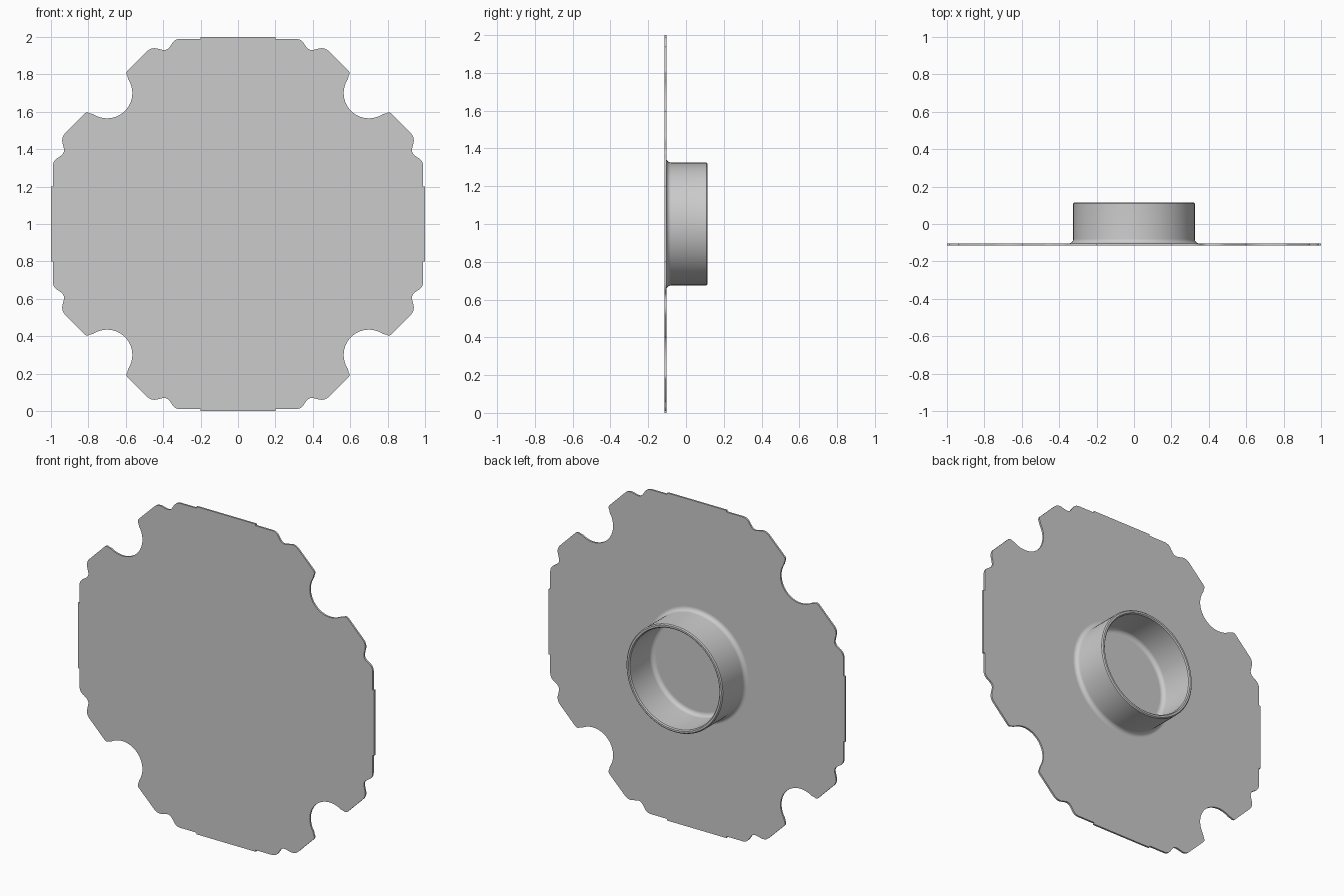
import bpy, bmesh
from math import sin, cos, pi, radians

cube = bpy.data.objects.get("Cube")
if cube:
    bpy.data.objects.remove(cube, do_unlink=True)

FRONT, FACE, BACK = -0.115, -0.104, 0.115   # plate front, plate rear, collar end

grey = bpy.data.materials.new("plain grey")
grey.use_nodes = True
grey.diffuse_color = (0.6, 0.6, 0.6, 1)
grey.node_tree.nodes["Principled BSDF"].inputs["Base Color"].default_value = (0.6, 0.6, 0.6, 1)


def arc(cx, cy, r, start, end, n):
    """Points along an arc, angles in degrees."""
    angles = [radians(start + (end - start) * i / n) for i in range(n + 1)]
    return [(cx + r * cos(a), cy + r * sin(a)) for a in angles]


def finish(bm, name):
    bmesh.ops.recalc_face_normals(bm, faces=bm.faces)
    mesh = bpy.data.meshes.new(name)
    bm.to_mesh(mesh)
    bm.free()
    mesh.materials.append(grey)
    obj = bpy.data.objects.new(name, mesh)
    bpy.context.collection.objects.link(obj)
    bpy.ops.object.select_all(action='DESELECT')
    obj.select_set(True)
    bpy.context.view_layer.objects.active = obj
    bpy.ops.object.shade_smooth_by_angle(angle=radians(30))
    return obj


# One eighth of the plate outline: edge tab, shoulder, dip, bump, tip, round notch
eighth = [(0.2, 1.0), (0.2, 0.99)]
eighth += arc(0.31, 0.94, 0.05, 90, 22, 6)
eighth += arc(0.395, 0.965, 0.035, 205, 285, 6)
eighth += arc(0.447, 0.885, 0.055, 108, 45, 6)
eighth += arc(0.576, 0.806, 0.02, 45, -35, 5)
eighth += arc(0.70, 0.70, 0.135, 147, 225, 12)

# Mirror on the diagonal, then turn the quarter four times
quarter = eighth + [(y, x) for x, y in reversed(eighth[:-1])]
outline = []
for k in range(4):
    c, s = round(cos(k * pi / 2)), round(sin(k * pi / 2))
    outline += [(x * c + y * s, y * c - x * s) for x, y in quarter]

# Thin notched plate
bm = bmesh.new()
face = bm.faces.new([bm.verts.new((x, FRONT, z + 1)) for x, z in outline])
side = bmesh.ops.extrude_face_region(bm, geom=[face])
moved = [v for v in side["geom"] if isinstance(v, bmesh.types.BMVert)]
bmesh.ops.translate(bm, verts=moved, vec=(0, FACE - FRONT, 0))
finish(bm, "plate")

# Round collar on the rear, with filleted foot inside and out: (radius, y)
OUTER, INNER, FILLET, CHAMFER = 0.325, 0.302, 0.025, 0.006
profile = arc(OUTER + FILLET, FACE + FILLET, FILLET, 270, 180, 8)
profile += [(OUTER, BACK - CHAMFER), (OUTER - CHAMFER, BACK),
            (INNER + CHAMFER, BACK), (INNER, BACK - CHAMFER)]
profile += arc(INNER - FILLET, FACE + FILLET, FILLET, 0, -90, 8)

bm = bmesh.new()
SIDES = 96
rings = []
for i in range(SIDES):
    a = 2 * pi * i / SIDES
    rings.append([bm.verts.new((r * cos(a), y, 1 + r * sin(a))) for r, y in profile])
for i in range(SIDES):
    a, b = rings[i], rings[(i + 1) % SIDES]
    for j in range(len(profile) - 1):
        bm.faces.new((a[j], a[j + 1], b[j + 1], b[j]))
finish(bm, "collar")
